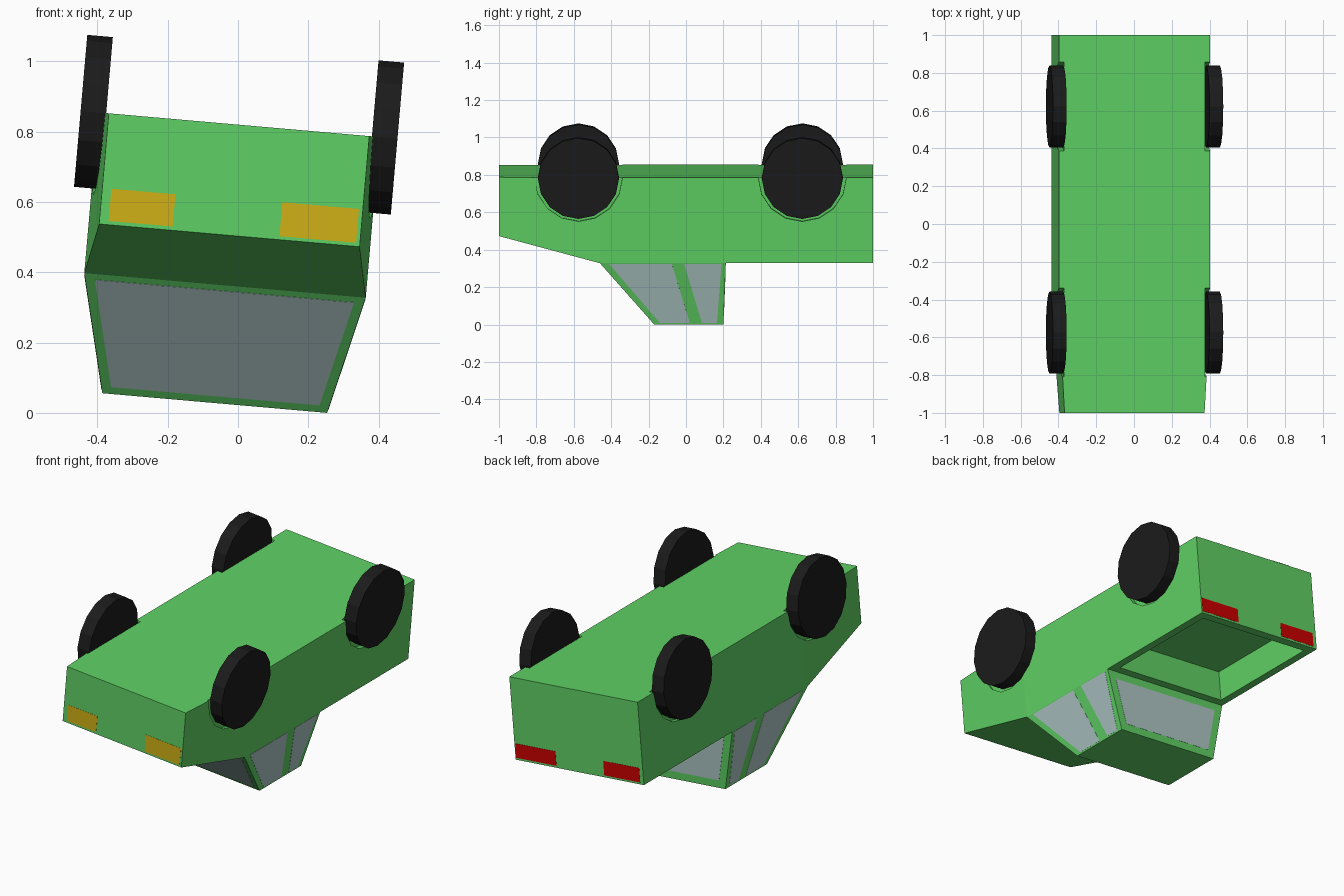
import bpy, bmesh
from math import radians, pi
from mathutils import Matrix, Vector

old = bpy.data.objects.get("Cube")
if old:
    bpy.data.objects.remove(old, do_unlink=True)

# The truck is modelled upright (z up from the chassis), then laid on its roof
PLACE = Matrix.Translation((0.003, 0, 0.82)) @ Matrix.Rotation(radians(185), 4, 'Y')


def material(name, rgb):
    m = bpy.data.materials.new(name)
    m.use_nodes = True
    m.diffuse_color = (*rgb, 1)
    bsdf = next(n for n in m.node_tree.nodes if n.type == 'BSDF_PRINCIPLED')
    bsdf.inputs["Base Color"].default_value = (*rgb, 1)
    return m


GREEN = material("green_paint", (0.115, 0.64, 0.128))
GLASS = material("grey_glass", (0.42, 0.575, 0.56))
BLACK = material("black_rubber", (0.011, 0.011, 0.011))
AMBER = material("amber_lamp", (0.64, 0.44, 0.008))
RED = material("red_lamp", (0.6, 0.0, 0.0))


def finish(name, bm, mat):
    bmesh.ops.recalc_face_normals(bm, faces=bm.faces[:])
    mesh = bpy.data.meshes.new(name)
    bm.to_mesh(mesh)
    bm.free()
    mesh.materials.append(mat)
    obj = bpy.data.objects.new(name, mesh)
    bpy.context.scene.collection.objects.link(obj)
    obj.matrix_world = PLACE
    return obj


def loft(name, rings, mat):
    """Closed solid through rings of equal point count."""
    bm = bmesh.new()
    loops = [[bm.verts.new(p) for p in ring] for ring in rings]
    n = len(loops[0])
    for a, b in zip(loops, loops[1:]):
        for i in range(n):
            j = (i + 1) % n
            bm.faces.new((a[i], a[j], b[j], b[i]))
    bm.faces.new(loops[0])
    bm.faces.new(loops[-1])
    return finish(name, bm, mat)


def disc(name, x, y, radius, width, mat):
    bm = bmesh.new()
    spin = Matrix.Translation((x, y, 0)) @ Matrix.Rotation(pi / 2, 4, 'Y')
    bmesh.ops.create_cone(bm, cap_ends=True, segments=16, radius1=radius,
                          radius2=radius, depth=width, matrix=spin)
    return finish(name, bm, mat)


def plate(name, points, mat):
    """Very thin plate straddling a flat surface."""
    p = [Vector(q) for q in points]
    step = (p[1] - p[0]).cross(p[2] - p[0]).normalized() * 0.001
    return loft(name, [[q - step for q in p], [q + step for q in p]], mat)


def box_ring(y, half, top):
    return [(-half, y, 0), (half, y, 0), (half, y, top), (-half, y, top)]


def rect(half, y0, y1, z):
    return [(-half, y0, z), (half, y0, z), (half, y1, z), (-half, y1, z)]


# Body with sloping, tapered nose
DECK, ROOF = 0.459, 0.795
body = loft("body", [box_ring(-1, 0.372, 0.316), box_ring(-0.46, 0.402, DECK),
                     box_ring(1, 0.402, DECK)], GREEN)

# Cut the cargo bed and the wheel arches
AXLES = {"front": -0.575, "rear": 0.622}
SIDES = {"left": -1, "right": 1}
cutters = [loft("bed_cutter", [rect(0.354, 0.26, 0.95, z) for z in (0.29, 0.6)], GREEN)]
for s in SIDES.values():
    for y in AXLES.values():
        cutters.append(disc("arch_cutter", s * 0.475, y, 0.235, 0.2, GREEN))
bpy.context.view_layer.objects.active = body
for c in cutters:
    c.hide_render = True
    mod = body.modifiers.new("cut", 'BOOLEAN')
    mod.operation = 'DIFFERENCE'
    mod.solver = 'EXACT'
    mod.object = c
    bpy.ops.object.modifier_apply(modifier=mod.name)
for c in cutters:
    bpy.data.objects.remove(c, do_unlink=True)

# Cab narrowing towards the roof
loft("cab", [rect(0.402, -0.46, 0.213, DECK), rect(0.321, -0.17, 0.2, ROOF)], GREEN)


def slope(low, high, z):
    return low + (high - low) * (z - DECK) / (ROOF - DECK)


def cross_window(name, low, high, y_low, y_high, inset):
    pts = []
    for z, order in ((low, (-1, 1)), (high, (1, -1))):
        half = slope(0.402, 0.321, z) - inset
        pts += [(s * half, slope(y_low, y_high, z), z) for s in order]
    plate(name, pts, GLASS)


cross_window("windshield", 0.475, 0.775, -0.46, -0.17, 0.028)
cross_window("rear_window", 0.502, 0.752, 0.213, 0.2, 0.045)

# Side windows: base front, base back, top back, top front
PANES = {"front": (-0.41, -0.075, 0.02, -0.14), "rear": (-0.01, 0.19, 0.166, 0.085)}
for side, s in SIDES.items():
    for pos, ys in PANES.items():
        zs = (0.464, 0.464, 0.786, 0.786)
        plate(f"{side}_{pos}_window",
              [(s * slope(0.402, 0.321, z), y, z) for y, z in zip(ys, zs)], GLASS)

# Wheels
for side, s in SIDES.items():
    for pos, y in AXLES.items():
        disc(f"{side}_{pos}_wheel", s * 0.416, y, 0.217, 0.073, BLACK)


# Lamps
def lamp(name, x0, x1, y, z0, z1, mat):
    plate(name, [(x0, y, z0), (x1, y, z0), (x1, y, z1), (x0, y, z1)], mat)


lamp("left_headlight", -0.361, -0.142, -1, 0.209, 0.306, AMBER)
lamp("right_headlight", 0.163, 0.346, -1, 0.213, 0.305, AMBER)
lamp("left_taillight", -0.397, -0.145, 1, 0.368, 0.448, RED)
lamp("right_taillight", 0.155, 0.38, 1, 0.368, 0.448, RED)
